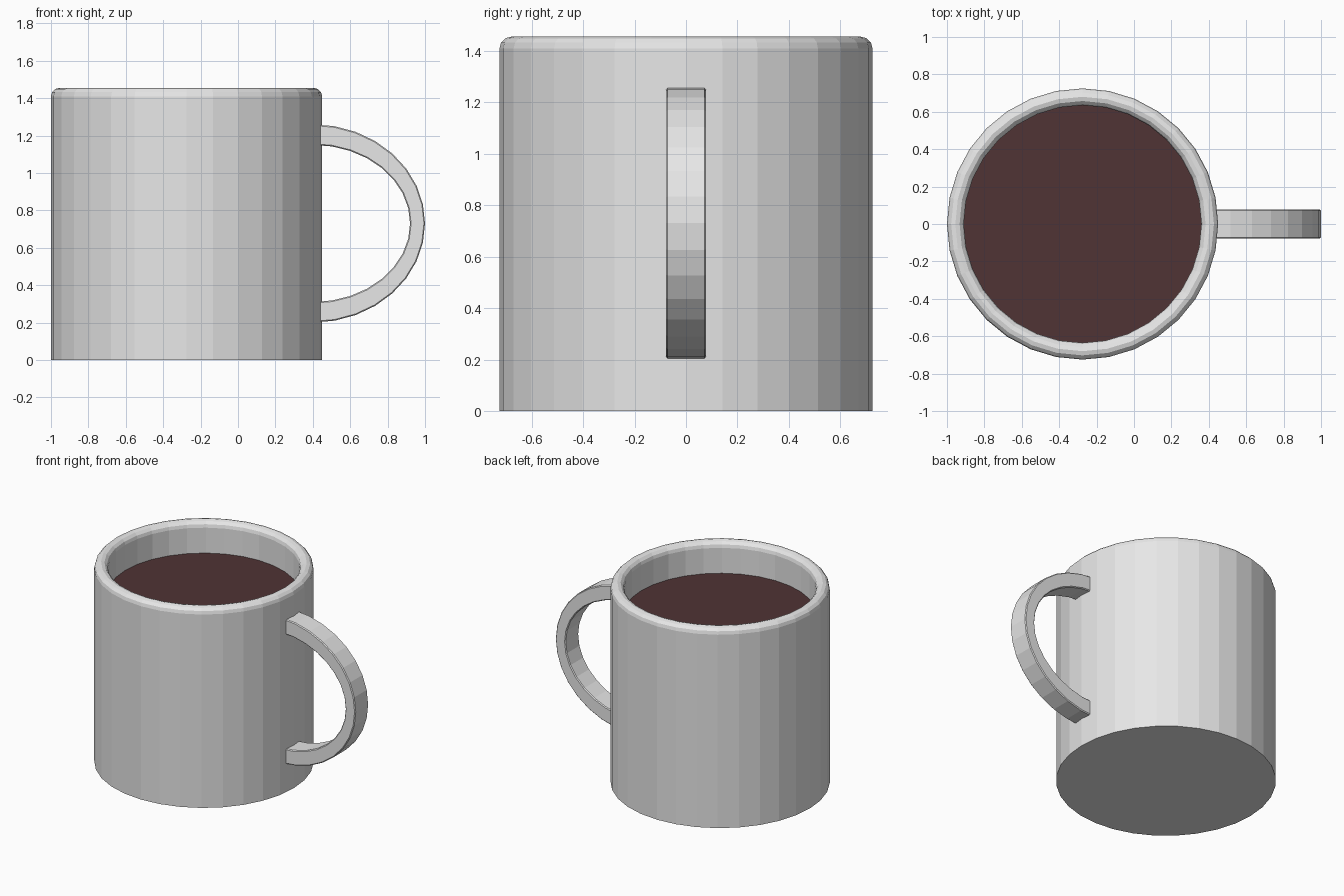
import bpy, bmesh
from math import sin, cos, pi

cube = bpy.data.objects.get("Cube")
if cube:
    bpy.data.objects.remove(cube, do_unlink=True)

SIDES = 32
CUP_X = -0.275      # cup axis
OUTER, INNER = 0.725, 0.635
HEIGHT, FLOOR = 1.455, 0.09


def make_material(name, rgb):
    mat = bpy.data.materials.new(name)
    mat.use_nodes = True
    mat.diffuse_color = (*rgb, 1)
    mat.node_tree.nodes["Principled BSDF"].inputs["Base Color"].default_value = (*rgb, 1)
    return mat


def finish(bm, name, mat, x=0.0):
    bmesh.ops.recalc_face_normals(bm, faces=bm.faces)
    mesh = bpy.data.meshes.new(name)
    bm.to_mesh(mesh)
    bm.free()
    mesh.materials.append(mat)
    obj = bpy.data.objects.new(name, mesh)
    obj.location.x = x
    bpy.context.collection.objects.link(obj)
    return obj


ceramic = make_material("pale ceramic", (0.8, 0.8, 0.8))
coffee = make_material("dark coffee", (0.08, 0.033, 0.035))

# Cup: one closed wall profile with a rounded rim, spun around the axis
bm = bmesh.new()
mid, lip = (OUTER + INNER) / 2, (OUTER - INNER) / 2
rim = [(mid + lip * cos(pi * i / 6), HEIGHT - lip + lip * sin(pi * i / 6)) for i in range(7)]
profile = [(OUTER, 0)] + rim + [(INNER, FLOOR)]
rings = [[bm.verts.new((r * cos(2 * pi * i / SIDES), r * sin(2 * pi * i / SIDES), z))
          for i in range(SIDES)] for r, z in profile]
for a, b in zip(rings, rings[1:]):
    for i in range(SIDES):
        j = (i + 1) % SIDES
        bm.faces.new((a[i], a[j], b[j], b[i]))
bm.faces.new(rings[0])      # underside
bm.faces.new(rings[-1])     # inside floor
finish(bm, "cup", ceramic, CUP_X)

# Drink surface
bm = bmesh.new()
bmesh.ops.create_circle(bm, cap_ends=True, segments=SIDES, radius=INNER)
drink = finish(bm, "drink", coffee, CUP_X)
drink.location.z = 1.225

# Handle: half an elliptical band, thicker where it meets the cup
bm = bmesh.new()
HALF_WIDTH = 0.077
sections = []
for i in range(SIDES // 2 + 1):
    a = -pi / 2 + 2 * pi * i / SIDES
    sections.append([bm.verts.new((0.4 + rx * cos(a), y, 0.73 + rz * sin(a)))
                     for rx, rz, y in ((0.6, 0.53, -HALF_WIDTH), (0.6, 0.53, HALF_WIDTH),
                                       (0.52, 0.42, HALF_WIDTH), (0.52, 0.42, -HALF_WIDTH))])
for a, b in zip(sections, sections[1:]):
    for i in range(4):
        j = (i + 1) % 4
        bm.faces.new((a[i], a[j], b[j], b[i]))
bm.faces.new(sections[0])
bm.faces.new(sections[-1])
handle = finish(bm, "handle", ceramic)
bevel = handle.modifiers.new("soft edges", "BEVEL")
bevel.width = 0.006
bevel.segments = 1
bevel.limit_method = "ANGLE"
bevel.angle_limit = 1.0
